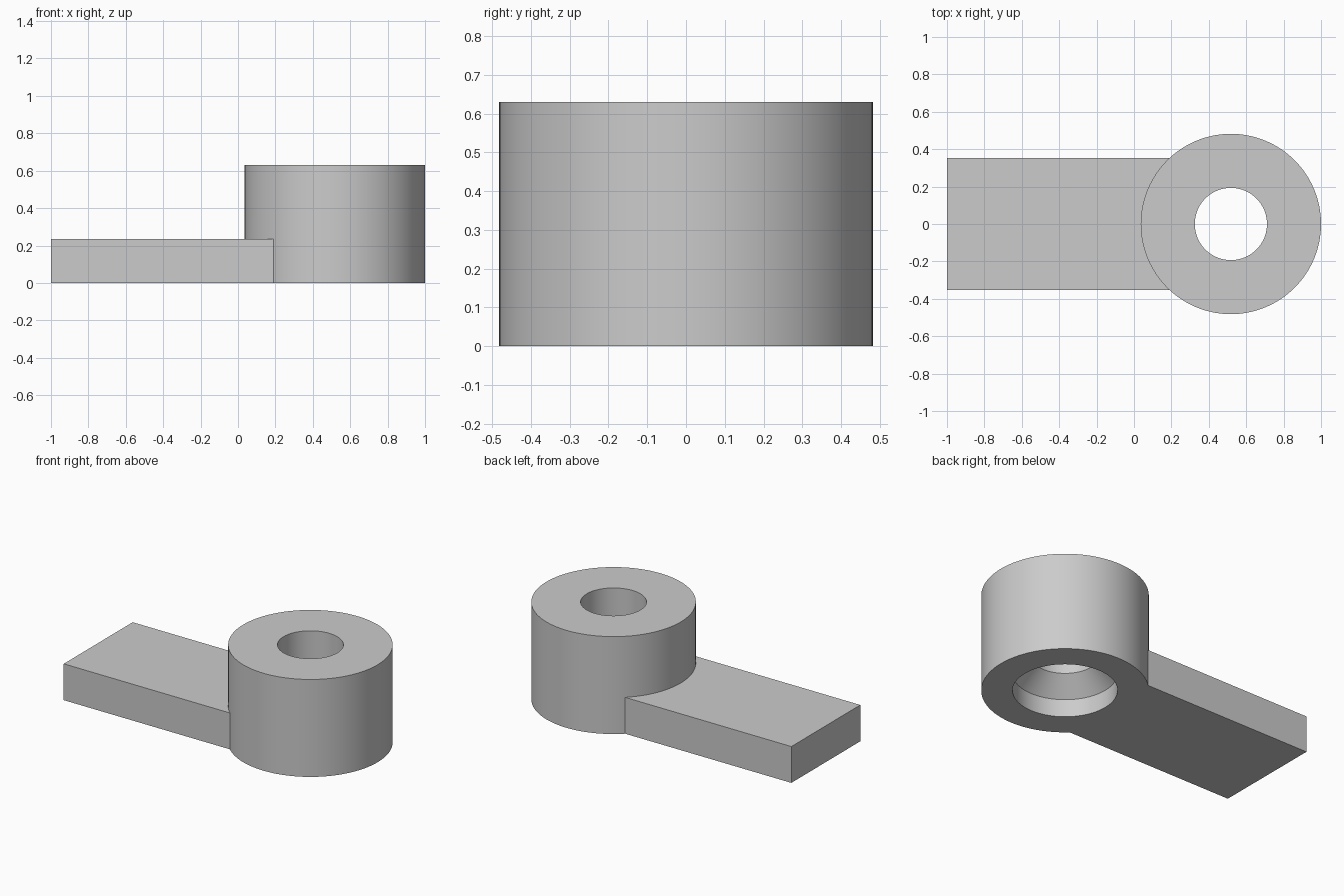
import bpy, bmesh
from math import pi, sin, cos, asin

cube = bpy.data.objects.get("Cube")
if cube:
    bpy.data.objects.remove(cube, do_unlink=True)

CENTER_X = 0.518
BOSS_R = 0.482
BOSS_H = 0.63
HALF_WIDTH = 0.352
ARM_H = 0.235
SEGMENTS = 128

grey = bpy.data.materials.new("plain grey")
grey.use_nodes = True
colour = (0.6, 0.6, 0.6, 1)
grey.diffuse_color = colour
grey.node_tree.nodes["Principled BSDF"].inputs["Base Color"].default_value = colour


def add_object(name, bm):
    bmesh.ops.recalc_face_normals(bm, faces=bm.faces)
    mesh = bpy.data.meshes.new(name)
    bm.to_mesh(mesh)
    bm.free()
    mesh.materials.append(grey)
    obj = bpy.data.objects.new(name, mesh)
    bpy.context.collection.objects.link(obj)
    bpy.ops.object.select_all(action="DESELECT")
    obj.select_set(True)
    bpy.context.view_layer.objects.active = obj
    bpy.ops.object.shade_smooth_by_angle(angle=pi / 6)
    return obj


# Round boss: closed wall section (radius, height) with a bore,
# a conical shoulder and a wider recess underneath
section = [(BOSS_R, 0), (BOSS_R, BOSS_H), (0.193, BOSS_H),
           (0.193, 0.225), (0.302, 0.113), (0.302, 0)]
bm = bmesh.new()
rings = []
for i in range(SEGMENTS):
    a = 2 * pi * i / SEGMENTS
    rings.append([bm.verts.new((r * cos(a), r * sin(a), z)) for r, z in section])
for i, ring in enumerate(rings):
    following = rings[(i + 1) % SEGMENTS]
    for j in range(len(section)):
        k = (j + 1) % len(section)
        bm.faces.new((ring[j], following[j], following[k], ring[k]))
boss = add_object("boss", bm)
boss.location.x = CENTER_X

# Flat arm: outline with a concave end that fits against the boss
bm = bmesh.new()
fit_r = BOSS_R - 0.001
half_angle = asin(HALF_WIDTH / fit_r)
steps = 32
outline = [(-1, HALF_WIDTH), (-1, -HALF_WIDTH)]
for i in range(steps + 1):
    a = pi + half_angle * (1 - 2 * i / steps)
    outline.append((CENTER_X + fit_r * cos(a), fit_r * sin(a)))
base = bm.faces.new([bm.verts.new((x, y, 0)) for x, y in outline])
raised = bmesh.ops.extrude_face_region(bm, geom=[base], use_keep_orig=True)
top_verts = [v for v in raised["geom"] if isinstance(v, bmesh.types.BMVert)]
bmesh.ops.translate(bm, vec=(0, 0, ARM_H), verts=top_verts)
add_object("arm", bm)
